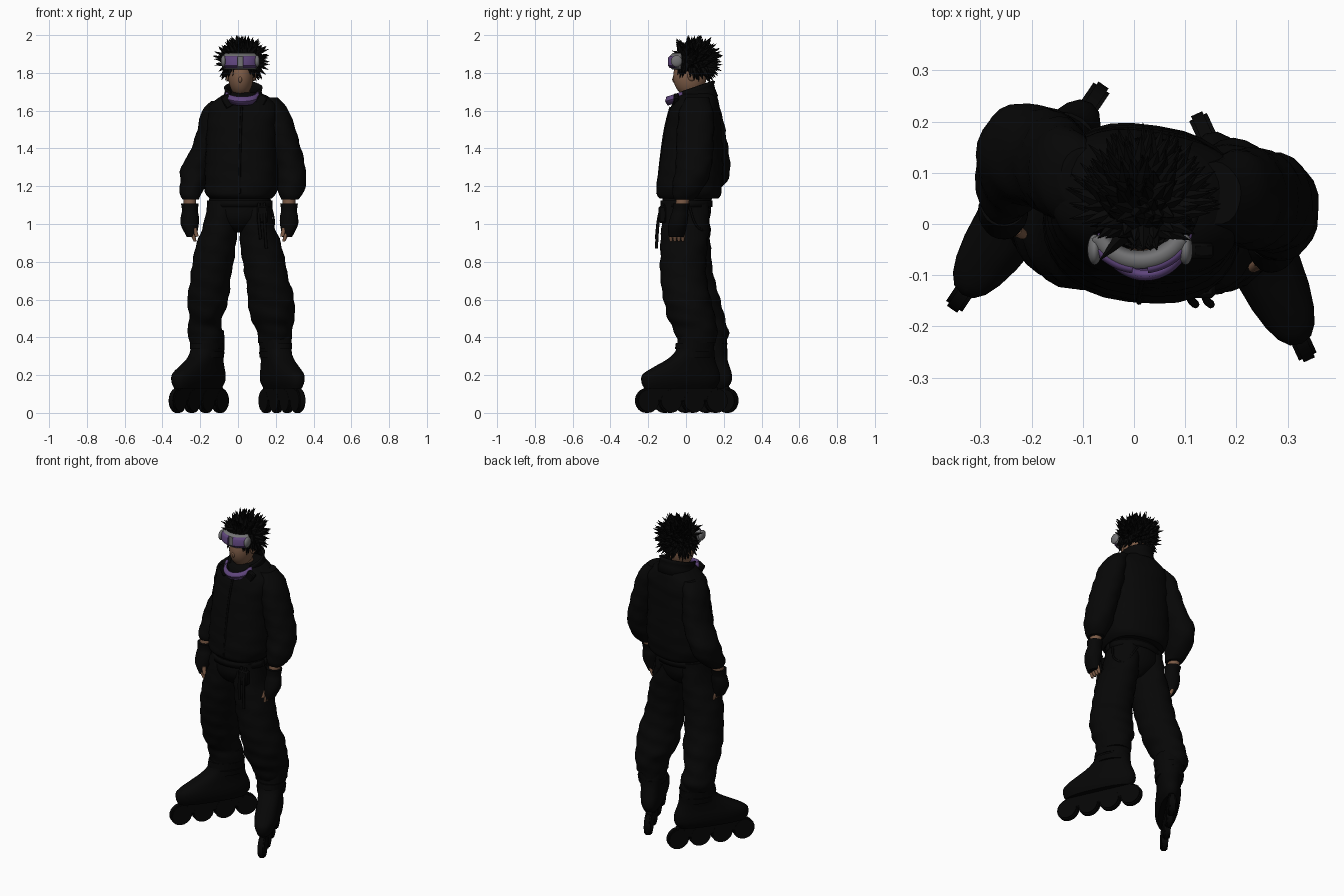
import bpy, bmesh, math, random
from mathutils import Vector, Matrix

random.seed(4)
old = bpy.data.objects.get("Cube")
if old:
    bpy.data.objects.remove(old, do_unlink=True)


def material(name, *rgb):
    m = bpy.data.materials.new(name)
    m.use_nodes = True
    m.diffuse_color = (*rgb, 1)
    bsdf = m.node_tree.nodes["Principled BSDF"]
    bsdf.inputs["Base Color"].default_value = (*rgb, 1)
    bsdf.inputs["Roughness"].default_value = 0.8
    return m


CLOTH = material("black cloth", .002, .002, .002)
LEATHER = material("black leather", .0018, .0018, .0018)
HAIR = material("black hair", .0018, .0018, .0018)
SKIN = material("brown skin", .2, .104, .061)
PURPLE = material("purple", .115, .06, .205)
GREY = material("goggle grey", .17, .17, .175)
parts = []


def finish(bm, name, mat, place=None):
    mesh = bpy.data.meshes.new(name)
    bmesh.ops.recalc_face_normals(bm, faces=bm.faces)
    bm.to_mesh(mesh)
    bm.free()
    mesh.materials.append(mat)
    ob = bpy.data.objects.new(name, mesh)
    bpy.context.collection.objects.link(ob)
    if place:
        ob.matrix_world = place
    parts.append(ob)
    return ob


def spline(rows, steps):
    """Smoothly sample between rows of numbers."""
    out = []
    for i in range(len(rows) - 1):
        p = [rows[max(0, min(len(rows) - 1, i + k))] for k in (-1, 0, 1, 2)]
        for s in range(steps):
            t = s / steps
            out.append([b + .5 * t * (c - a + t * (2*a - 5*b + 4*c - d + t * (3*(b - c) + d - a)))
                        for a, b, c, d in zip(*p)])
    return out + [list(rows[-1])]


def loft(name, rows, mat, fold=0.0, turn=0.0, sides=24, steps=4, place=None, square=1.0):
    """Stack of oval rings; each row is z, centre x, centre y, radius x, radius y."""
    bm = bmesh.new()
    rot = Matrix.Rotation(turn, 3, 'Z')
    rings = []
    for z, cx, cy, rx, ry in spline(rows, steps):
        ring = []
        for k in range(sides):
            a = math.tau * k / sides
            w = 1 + fold * (math.sin(2 * a + z * 70) + .5 * math.sin(5 * a - z * 45))
            c, s = (math.copysign(abs(f) ** square, f) for f in (math.cos(a), math.sin(a)))
            p = rot @ Vector((rx * w * c, ry * w * s, 0))
            ring.append(bm.verts.new(p + Vector((cx, cy, z))))
        rings.append(ring)
    for lo, hi in zip(rings, rings[1:]):
        for k in range(sides):
            j = (k + 1) % sides
            bm.faces.new((lo[k], lo[j], hi[j], hi[k]))
    bm.faces.new(rings[0])
    bm.faces.new(rings[-1])
    return finish(bm, name, mat, place)


def band(name, centre, radii, a0, a1, profile, mat, thick, tilt=0.0, sides=24):
    """Open arc strip, raised by tilt at the back; the profile is z and radius offset."""
    bm = bmesh.new()
    rows = []
    for k in range(sides + 1):
        a = math.radians(a0 + (a1 - a0) * k / sides)
        rows.append([bm.verts.new((centre[0] + (radii[0] + o) * math.cos(a),
                                   centre[1] + (radii[1] + o) * math.sin(a),
                                   z + tilt * math.sin(a))) for z, o in profile])
    for p, q in zip(rows, rows[1:]):
        for k in range(len(profile) - 1):
            bm.faces.new((p[k], q[k], q[k + 1], p[k + 1]))
    ob = finish(bm, name, mat)
    mod = ob.modifiers.new("thickness", 'SOLIDIFY')
    mod.thickness = thick
    mod.offset = 0
    return ob


def ball(name, centre, radii, mat):
    bm = bmesh.new()
    bmesh.ops.create_uvsphere(bm, u_segments=24, v_segments=16, radius=1,
                              matrix=Matrix.LocRotScale(Vector(centre), None, Vector(radii)))
    return finish(bm, name, mat)


def box(name, centre, size, mat, place=None):
    bm = bmesh.new()
    bmesh.ops.create_cube(bm, size=1, matrix=Matrix.LocRotScale(Vector(centre), None, Vector(size)))
    bmesh.ops.bevel(bm, geom=bm.edges[:], offset=min(size) * .2, segments=1, affect='EDGES')
    return finish(bm, name, mat, place)


def cord(name, points, depth, mat):
    cu = bpy.data.curves.new(name, 'CURVE')
    cu.dimensions = '3D'
    cu.bevel_depth = depth
    cu.bevel_resolution = 2
    cu.use_fill_caps = True
    path = spline(points, 5)
    sp = cu.splines.new('POLY')
    sp.points.add(len(path) - 1)
    for pt, co in zip(sp.points, path):
        pt.co = (*co, 1)
    cu.materials.append(mat)
    ob = bpy.data.objects.new(name, cu)
    bpy.context.collection.objects.link(ob)


# Head, ears, nose and neck
ball("head", (.015, .02, 1.78), (.067, .088, .105), SKIN)
ball("nose", (.012, -.06, 1.765), (.01, .013, .018), SKIN)
for side, x in (("right", -.054), ("left", .084)):
    ball(side + "_ear", (x, .03, 1.785), (.012, .022, .028), SKIN)
loft("neck", [(1.6, .02, .06, .055, .06), (1.74, .015, .035, .045, .05)], SKIN)

# Spiky hair: a cap covered with swept-back cones
centre, radii = Vector((.018, .044, 1.862)), Vector((.09, .09, .086))
bm = bmesh.new()
bmesh.ops.create_uvsphere(bm, u_segments=24, v_segments=16, radius=1,
                          matrix=Matrix.LocRotScale(centre, None, radii))
COUNT = 280
for i in range(COUNT):
    h = 1 - 1.7 * i / COUNT
    a = i * 2.39996
    r = math.sqrt(max(0, 1 - h * h))
    n = Vector((r * math.cos(a), r * math.sin(a), h))
    if n.y < -.3 and h < -.35:
        continue
    lean = Vector((random.uniform(-.3, .3), random.uniform(0, .6), random.uniform(-.2, .5)))
    d = n + lean
    if n.y < -.3 and h < .4:
        d = Vector((n.x * .5 + lean.x * .5, -.25, -1))
    elif h < -.3:
        d.z -= .9
    d.normalize()
    length = random.uniform(.048, .082)
    base = centre + Vector((n.x * radii.x, n.y * radii.y, n.z * radii.z)) * .88
    bmesh.ops.create_cone(bm, segments=5, radius1=.018, radius2=.0005, depth=length, cap_ends=True,
                          matrix=Matrix.Translation(base + d * length / 2)
                          @ d.to_track_quat('Z', 'Y').to_matrix().to_4x4())
for v in bm.verts:
    v.co.z = min(v.co.z, 2.0)
finish(bm, "hair", HAIR)

# Goggles pushed onto the forehead
eye_line = (.012, .008)
band("goggle_frame", eye_line, (.09, .082), -158, -26,
     [(1.828, -.01), (1.838, 0), (1.882, 0), (1.895, -.012)], GREY, .028)
for side, x, a in (("right", -.077, -142), ("left", .101, -82)):
    ball(side + "_goggle_end", (x, -.05, 1.862), (.014, .03, .031), GREY)
    band(side + "_lens", eye_line, (.107, .1), a, a + 44,
         [(1.829, -.009), (1.84, .001), (1.876, .001), (1.888, -.008)], PURPLE, .009)
band("goggle_strap", (.015, .045), (.094, .094), -20, 200, [(1.845, 0), (1.875, 0)], LEATHER, .008)

# Jacket body, collar, lapels and zip
loft("jacket_body", [(1.135, .015, .015, .165, .15), (1.16, .015, .015, .185, .168),
                     (1.22, .02, .02, .195, .17), (1.32, .02, .028, .193, .165),
                     (1.45, .02, .035, .187, .152), (1.55, .025, .042, .188, .14),
                     (1.62, .03, .05, .185, .126), (1.67, .033, .055, .135, .108),
                     (1.695, .03, .06, .085, .085)], CLOTH, .012, -.15, 32, square=.82)
band("collar", (.028, .045), (.083, .09), -42, 222,
     [(1.64, .03), (1.68, .014), (1.705, .008), (1.724, .014)], CLOTH, .012, .034)
for side, x, a in (("right", -.055, -.5), ("left", .12, .5)):
    place = Matrix.LocRotScale(Vector((x, -.052, 1.65)), Matrix.Rotation(a, 3, 'Y'), None)
    box(side + "_lapel", (0, 0, 0), (.05, .03, .07), CLOTH, place)
cord("jacket_zip", [(.02, -.082, 1.62), (.015, -.112, 1.5), (.01, -.137, 1.32), (.01, -.152, 1.16)],
     .006, LEATHER)

# Sleeves
loft("right_sleeve", [(1.13, -.25, .055, .044, .05), (1.16, -.25, .075, .058, .075),
                      (1.22, -.237, .115, .07, .098), (1.3, -.22, .137, .081, .098),
                      (1.4, -.17, .125, .077, .098), (1.5, -.148, .11, .068, .098),
                      (1.6, -.13, .095, .06, .088), (1.65, -.1, .09, .042, .06)], CLOTH, .03)
loft("left_sleeve", [(1.13, .275, -.01, .046, .05), (1.16, .28, 0, .064, .07),
                     (1.22, .282, .02, .078, .09), (1.3, .277, .04, .08, .095),
                     (1.4, .253, .046, .081, .098), (1.5, .227, .05, .078, .098),
                     (1.6, .203, .055, .066, .088), (1.67, .16, .06, .05, .06)], CLOTH, .03)

# Wrists, fingerless gloves and fingers
for side, x, y, s in (("right", -.255, .04, 1), ("left", .27, -.025, -1)):
    loft(side + "_wrist", [(1.06, x, y, .032, .034), (1.15, x, y + .01, .034, .036)], SKIN)
    loft(side + "_glove", [(.932, x + .01 * s, y - .026, .026, .04), (.99, x, y - .02, .046, .05),
                           (1.04, x, y - .01, .048, .047), (1.07, x, y - .005, .042, .041),
                           (1.108, x, y, .046, .046)], LEATHER, .015)
    for k in range(4):
        fy = y - .055 + k * .021
        loft(f"{side}_finger_{k + 1}", [(.907, x + .028 * s, fy, .007, .007),
                                        (.93, x + .02 * s, fy, .011, .011),
                                        (.96, x + .008 * s, fy, .011, .011)], SKIN, sides=10, steps=2)
    loft(side + "_thumb", [(.935, x + .037 * s, y - .06, .01, .01),
                           (.98, x + .022 * s, y - .05, .014, .013)], SKIN, sides=10, steps=2)

# Trousers: hips and two baggy legs
loft("trouser_hips", [(.955, 0, 0, .02, .06), (.99, .004, 0, .1, .105), (1.04, .006, 0, .165, .128),
                      (1.12, .01, .005, .165, .13), (1.2, .012, .015, .15, .125)], CLOTH, .008)
loft("right_trouser_leg", [(.37, -.168, .12, .085, .094), (.42, -.174, .122, .094, .104),
                           (.46, -.175, .112, .088, .105), (.5, -.172, .092, .086, .116),
                           (.56, -.163, .07, .102, .12), (.62, -.157, .055, .11, .122),
                           (.7, -.147, .03, .106, .122), (.8, -.132, .012, .109, .124),
                           (.9, -.114, .002, .104, .128), (1, -.093, 0, .089, .127),
                           (1.12, -.08, .005, .08, .115)], CLOTH, .024)
loft("left_trouser_leg", [(.37, .192, .06, .085, .098), (.42, .195, .052, .093, .112),
                          (.46, .19, .045, .1, .12), (.5, .183, .03, .117, .126),
                          (.56, .178, .015, .122, .126), (.62, .173, .003, .122, .125),
                          (.7, .156, -.012, .114, .123), (.8, .137, -.015, .113, .122),
                          (.9, .119, -.01, .108, .125), (1, .098, -.002, .09, .127),
                          (1.12, .09, .005, .08, .115)], CLOTH, .024)

# Belt, hanging straps and chain
band("belt", (.01, .003), (.168, .132), 0, 360, [(1.09, 0), (1.125, 0)], LEATHER, .012)
cord("hip_chain", [(.175, .02, 1.09), (.19, .05, 1.0), (.15, .1, .97), (.08, .126, 1.08)], .006, LEATHER)
for x, low in ((.11, .92), (.14, .87)):
    cord("hanging_strap", [(x, -.12, 1.11), (x, -.145, 1.03), (x + .01, -.157, low)], .008, LEATHER)
box("belt_pouch", (.13, -.125, 1.05), (.06, .04, .09), LEATHER)

# Inline skates: boot, cuffs, frame and four wheels each
for side, x, y, turn in (("right", -.2075, .0525, -.594), ("left", .2325, -.025, .43)):
    place = Matrix.Translation((x, y, 0)) @ Matrix.Rotation(turn, 4, 'Z')
    loft(side + "_boot", [(.13, 0, -.01, .05, .205), (.165, 0, -.005, .065, .224), (.205, 0, 0, .069, .22),
                          (.245, 0, .027, .067, .178), (.285, 0, .058, .068, .132), (.33, 0, .08, .074, .104),
                          (.4, 0, .083, .08, .093), (.44, 0, .08, .078, .09)],
         LEATHER, place=place, square=.82)
    for z in (.31, .355):
        loft(side + "_boot_strap", [(z - .016, 0, .077, .08, .108), (z + .016, 0, .081, .084, .106)],
             LEATHER, steps=1, place=place)
    box(side + "_skate_frame", (0, 0, .1), (.036, .42, .08), LEATHER, place)
    for k in range(4):
        bm = bmesh.new()
        bmesh.ops.create_cone(bm, segments=24, radius1=.065, radius2=.065, depth=.038, cap_ends=True,
                              matrix=Matrix.Translation((0, (k - 1.5) * .133, .065))
                              @ Matrix.Rotation(math.pi / 2, 4, 'Y'))
        rim = [e for e in bm.edges if abs(e.verts[0].co.x - e.verts[1].co.x) < .001]
        bmesh.ops.bevel(bm, geom=rim, offset=.007, segments=2, affect='EDGES')
        finish(bm, f"{side}_wheel_{k + 1}", LEATHER, place)

# Purple scarf around the neck
band("neck_scarf", (.022, -.01), (.078, .085), -175, -5,
     [(1.66, -.004), (1.68, .009), (1.702, .002)], PURPLE, .014, .03)

# Smooth shading with sharp edges kept
bpy.ops.object.select_all(action='DESELECT')
for ob in parts:
    ob.select_set(True)
bpy.context.view_layer.objects.active = parts[0]
bpy.ops.object.shade_smooth_by_angle(angle=math.radians(40))
